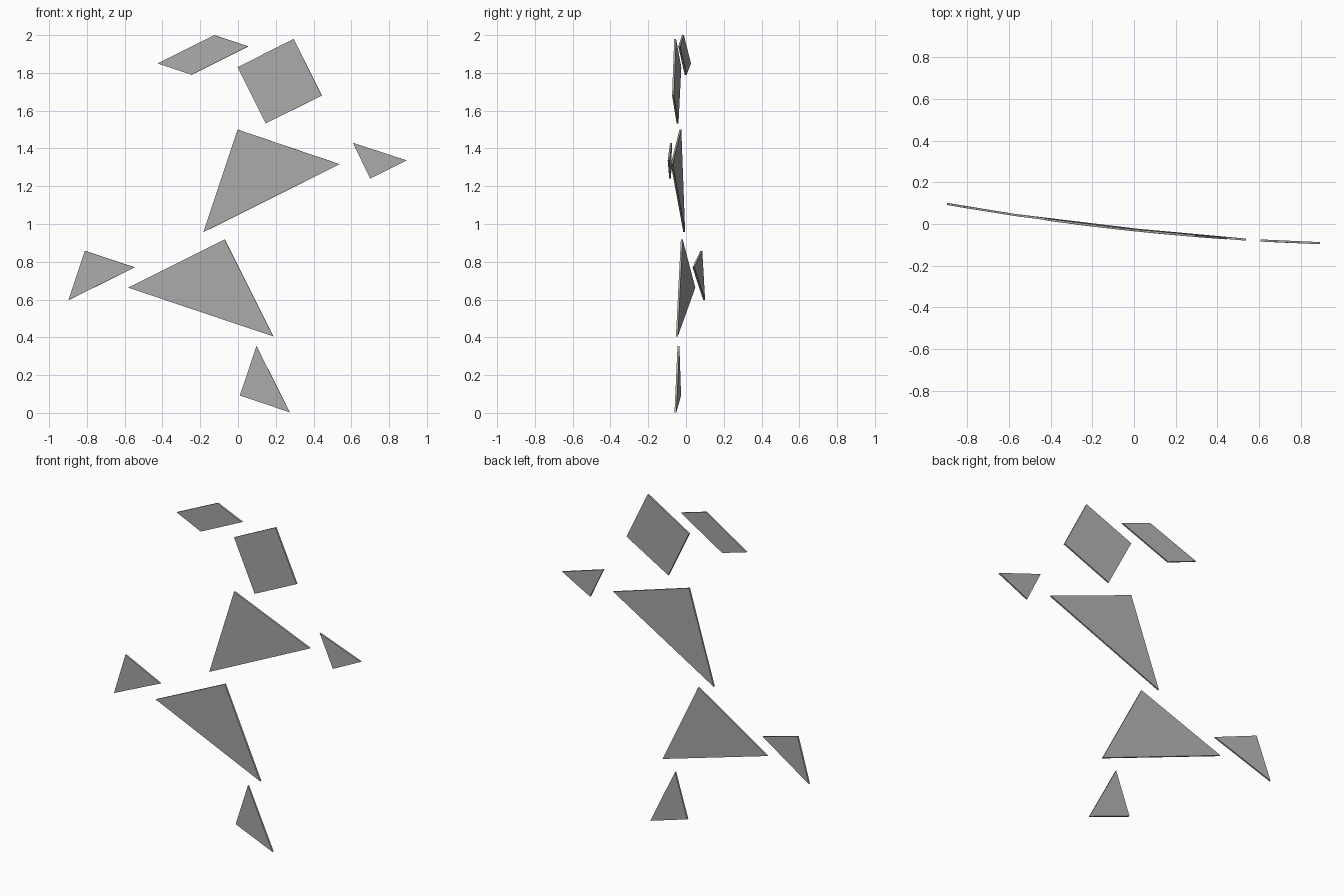
import bpy
import bmesh

cube = bpy.data.objects.get("Cube")
if cube:
    bpy.data.objects.remove(cube, do_unlink=True)

THICKNESS = 0.01

grey = bpy.data.materials.new("mid_grey")
grey.use_nodes = True
COLOUR = (0.4, 0.4, 0.4, 1)
grey.diffuse_color = COLOUR
grey.node_tree.nodes["Principled BSDF"].inputs["Base Color"].default_value = COLOUR


def bend(x):
    """Depth of the gently curved sheet on which the tiles lie."""
    return -0.03 - 0.105 * x + 0.04 * x * x


def tile(name, corners):
    """Thin flat-sided tile with its corners on the curved sheet."""
    mesh = bpy.data.meshes.new(name)
    bm = bmesh.new()
    # corners run clockwise from the front, so reverse to face forward
    bm.faces.new([bm.verts.new((x, bend(x), z)) for x, z in reversed(corners)])
    bm.to_mesh(mesh)
    bm.free()
    mesh.materials.append(grey)
    obj = bpy.data.objects.new(name, mesh)
    bpy.context.collection.objects.link(obj)
    solid = obj.modifiers.new("thickness", "SOLIDIFY")
    solid.thickness = THICKNESS
    solid.offset = 0


# Head and headpiece
tile("headpiece_parallelogram", [(-0.424, 1.85), (-0.125, 2.0), (0.055, 1.94), (-0.245, 1.79)])
tile("head_square", [(-0.002, 1.83), (0.295, 1.98), (0.444, 1.68), (0.147, 1.533)])

# Upper body and the small tile beside it
tile("upper_body_triangle", [(-0.002, 1.5), (0.538, 1.317), (-0.183, 0.957)])
tile("left_hand_triangle", [(0.608, 1.43), (0.893, 1.337), (0.7, 1.24)])

# Lower body with its two feet
tile("lower_body_triangle", [(-0.07, 0.918), (0.187, 0.405), (-0.58, 0.663)])
tile("right_foot_triangle", [(-0.81, 0.858), (-0.547, 0.77), (-0.897, 0.597)])
tile("left_foot_triangle", [(0.098, 0.353), (0.275, 0.003), (0.01, 0.092)])
